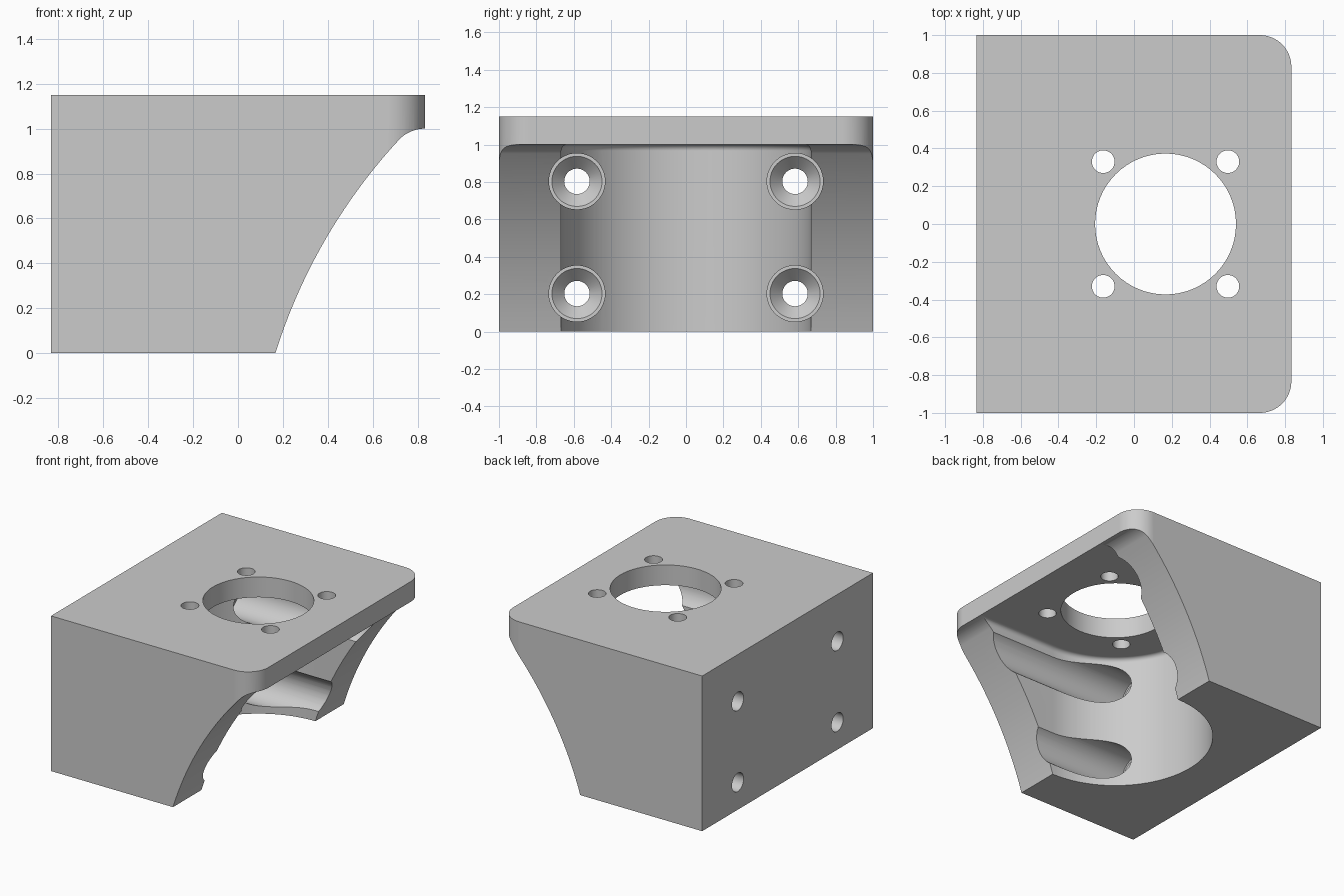
import bpy, bmesh
from math import sin, cos, pi, radians, sqrt, atan2
from mathutils import Vector

cube = bpy.data.objects.get("Cube")
if cube:
    bpy.data.objects.remove(cube, do_unlink=True)

AXIS_X = 0.167          # centre of the bore and of the mounting pattern
FRONT_X, BACK_X, TOP = 0.833, -0.833, 1.15


def loft(name, rings):
    """Closed solid skinned through rings of equal point count."""
    bm = bmesh.new()
    rows = [[bm.verts.new(p) for p in ring] for ring in rings]
    n = len(rows[0])
    for a, b in zip(rows, rows[1:]):
        for i in range(n):
            j = (i + 1) % n
            bm.faces.new((a[i], a[j], b[j], b[i]))
    bm.faces.new(rows[0])
    bm.faces.new(rows[-1])
    bmesh.ops.recalc_face_normals(bm, faces=bm.faces)
    mesh = bpy.data.meshes.new(name)
    bm.to_mesh(mesh)
    bm.free()
    obj = bpy.data.objects.new(name, mesh)
    bpy.context.collection.objects.link(obj)
    return obj


def arc(cx, cy, r, start, end, steps):
    angles = [start + (end - start) * i / steps for i in range(steps + 1)]
    return [(cx + r * cos(a), cy + r * sin(a)) for a in angles]


def circle(r, cx, cy, steps=64):
    return arc(cx, cy, r, 0, 2 * pi, steps)[:-1]


def boolean(target, cutter, operation="DIFFERENCE"):
    mod = target.modifiers.new("cut", "BOOLEAN")
    mod.operation, mod.object, mod.solver = operation, cutter, "EXACT"
    bpy.context.view_layer.objects.active = target
    bpy.ops.object.modifier_apply(modifier=mod.name)
    bpy.data.objects.remove(cutter, do_unlink=True)


# Side profile: concave front sweep, then a fillet under the plate lip
foot, lip = Vector((AXIS_X, 0)), Vector((0.72, 0.953))
chord = lip - foot
radius = 2.5
side = Vector((chord.y, -chord.x)).normalized()
centre = (foot + lip) / 2 + side * sqrt(radius ** 2 - (chord.length / 2) ** 2)
a0 = atan2(foot.y - centre.y, foot.x - centre.x) % (2 * pi)
a1 = atan2(lip.y - centre.y, lip.x - centre.x) % (2 * pi)
sweep = arc(centre.x, centre.y, radius, a0, a1, 28)
fillet = arc(0.833, 0.84, 0.16, radians(135), radians(90), 10)
profile = [(BACK_X, 0)] + sweep + fillet[1:] + [(1, 1), (1, TOP), (BACK_X, TOP)]
bracket = loft("motor_bracket", [[(x, y, z) for x, z in profile] for y in (-1.2, 1.2)])

# Plan outline with rounded front corners
corner = 0.167
plan = [(-1, -1)]
plan += arc(FRONT_X - corner, -1 + corner, corner, -pi / 2, 0, 16)
plan += arc(FRONT_X - corner, 1 - corner, corner, 0, pi / 2, 16)
plan += [(-1, 1)]
outline = loft("plan_outline", [[(x, y, z) for x, y in plan] for z in (-0.2, 1.4)])
boolean(bracket, outline, "INTERSECT")

# U-shaped bay, open at the bottom and front, filleted at its ceiling
f = 0.033
levels = [(0.667, -0.2)]
levels += [(0.667 - f + f * cos(a), 1 - f + f * sin(a)) for a in
           [i * pi / 12 for i in range(7)]]
bay = [[(1.1, -r, z)] + [(x, y, z) for x, y in
       arc(AXIS_X, 0, r, -pi / 2, -3 * pi / 2, 64)] + [(1.1, r, z)] for r, z in levels]
boolean(bracket, loft("bay_cutter", bay))

# Round opening and four small holes through the plate
openings = [(0.373, AXIS_X, 0)]
openings += [(0.06, AXIS_X + sx * 0.33, sy * 0.33) for sx in (-1, 1) for sy in (-1, 1)]
for r, cx, cy in openings:
    ring = circle(r, cx, cy)
    boolean(bracket, loft("plate_hole", [[(x, y, z) for x, y in ring] for z in (0.9, 1.3)]))

# Screw channels: through hole, countersink, then head clearance to the front
stages = [(-1, 0.068), (-0.57, 0.068), (-0.5, 0.134), (-0.5, 0.15), (1, 0.15)]
for cy in (-0.583, 0.583):
    for cz in (0.203, 0.803):
        rings = [[(x, y, z) for y, z in circle(r, cy, cz, 48)] for x, r in stages]
        boolean(bracket, loft("screw_channel", rings))

# Finish
grey = bpy.data.materials.new("plain_grey")
grey.use_nodes = True
colour = (0.6, 0.6, 0.6, 1)
grey.diffuse_color = colour
grey.node_tree.nodes["Principled BSDF"].inputs["Base Color"].default_value = colour
bracket.data.materials.clear()
bracket.data.materials.append(grey)
for poly in bracket.data.polygons:
    poly.material_index = 0

bpy.ops.object.select_all(action="DESELECT")
bracket.select_set(True)
bpy.context.view_layer.objects.active = bracket
bpy.ops.object.shade_smooth_by_angle(angle=radians(25))
weighted = bracket.modifiers.new("weighted_normals", "WEIGHTED_NORMAL")
weighted.keep_sharp = True
